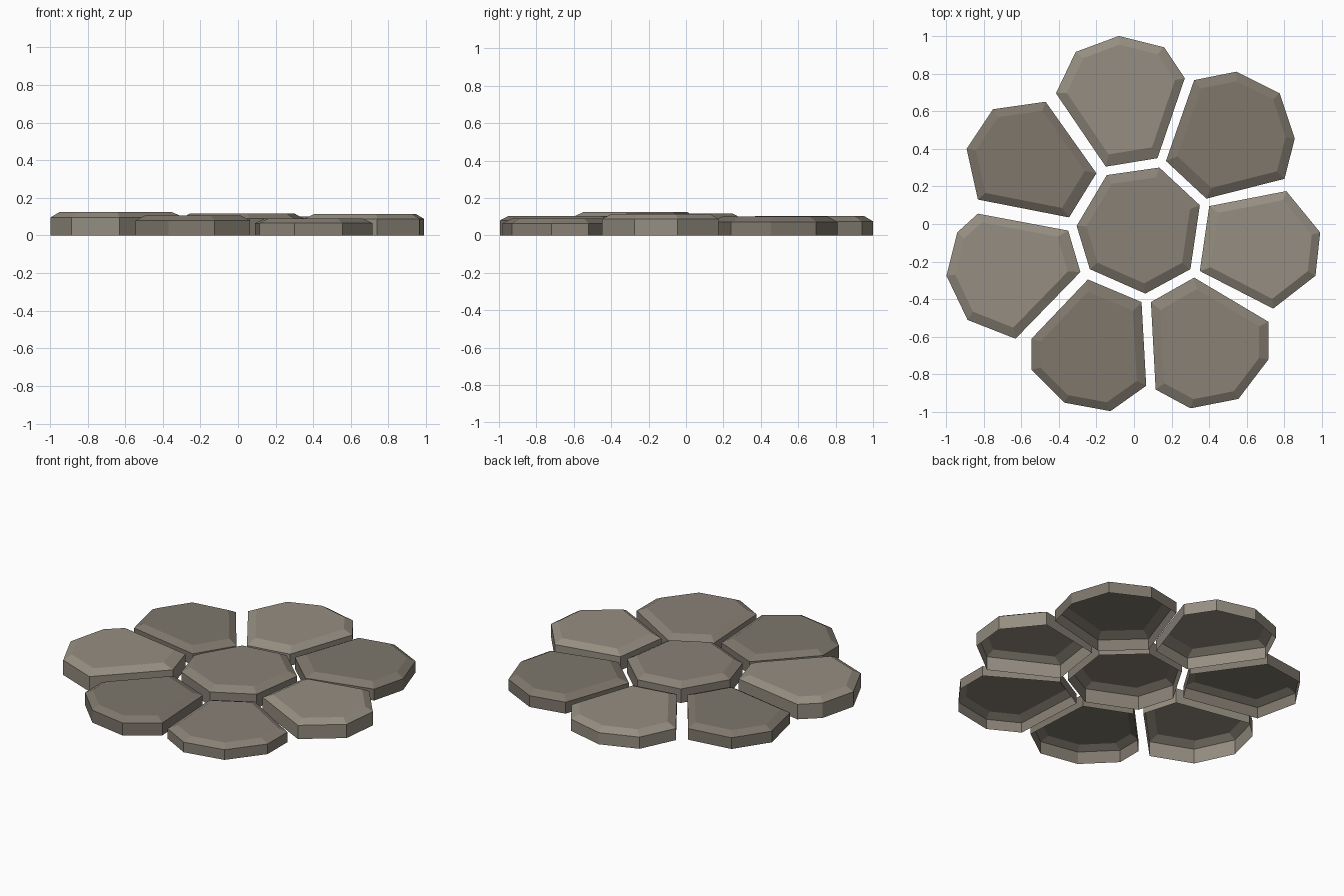
import bpy
import bmesh
from mathutils import Vector


def material(name, rgb):
    m = bpy.data.materials.new(name)
    m.diffuse_color = (*rgb, 1)
    return m


LIGHT = material("light_stone", (0.30, 0.27, 0.22))
MID = material("mid_stone", (0.25, 0.22, 0.18))
DARK = material("dark_stone", (0.21, 0.185, 0.15))
INSET = 0.84  # size of the top face relative to the outline


def stone(name, mat, wall, top, outline):
    """Open-bottomed slab: upright wall, sloped bevel and flat top."""
    pts = [Vector(p) for p in reversed(outline)]  # counter-clockwise
    mid = sum(pts, Vector((0, 0))) / len(pts)
    inner = [mid + (p - mid) * INSET for p in pts]
    bm = bmesh.new()
    rings = [[bm.verts.new((p.x, p.y, z)) for p in ring]
             for ring, z in ((pts, 0), (pts, wall), (inner, top))]
    n = len(pts)
    for low, high in zip(rings, rings[1:]):
        for i in range(n):
            j = (i + 1) % n
            bm.faces.new((low[i], low[j], high[j], high[i]))
    bm.faces.new(rings[-1])
    mesh = bpy.data.meshes.new(name)
    bm.to_mesh(mesh)
    bm.free()
    mesh.materials.append(mat)
    bpy.context.collection.objects.link(bpy.data.objects.new(name, mesh))


# Middle stone
stone("center_stone", MID, 0.09, 0.118, [
    (0.135, 0.30), (0.35, 0.10), (0.30, -0.24), (0.06, -0.37),
    (-0.235, -0.24), (-0.305, -0.01), (-0.145, 0.26)])

# Ring of stones, clockwise from the back
stone("back_stone", LIGHT, 0.075, 0.103, [
    (-0.08, 1.0), (0.16, 0.94), (0.27, 0.775), (0.125, 0.35),
    (-0.15, 0.305), (-0.415, 0.695), (-0.31, 0.915)])
stone("back_right_stone", DARK, 0.073, 0.10, [
    (0.545, 0.81), (0.775, 0.695), (0.855, 0.455), (0.80, 0.24),
    (0.385, 0.135), (0.17, 0.335), (0.32, 0.765)])
stone("right_stone", LIGHT, 0.088, 0.115, [
    (0.81, 0.175), (0.99, -0.045), (0.965, -0.275), (0.74, -0.45),
    (0.35, -0.25), (0.40, 0.095)])
stone("front_right_stone", MID, 0.065, 0.09, [
    (0.32, -0.285), (0.715, -0.52), (0.715, -0.72), (0.555, -0.93),
    (0.30, -0.98), (0.115, -0.88), (0.09, -0.415)])
stone("front_stone", DARK, 0.08, 0.105, [
    (-0.245, -0.295), (0.04, -0.415), (0.065, -0.86), (-0.125, -0.995),
    (-0.37, -0.95), (-0.545, -0.775), (-0.545, -0.61)])
stone("left_stone", LIGHT, 0.096, 0.124, [
    (-0.83, 0.055), (-0.35, -0.035), (-0.285, -0.255), (-0.63, -0.61),
    (-0.885, -0.51), (-0.997, -0.275), (-0.94, -0.045)])
stone("back_left_stone", DARK, 0.072, 0.098, [
    (-0.47, 0.65), (-0.20, 0.27), (-0.345, 0.035), (-0.83, 0.13),
    (-0.89, 0.40), (-0.75, 0.61)])
